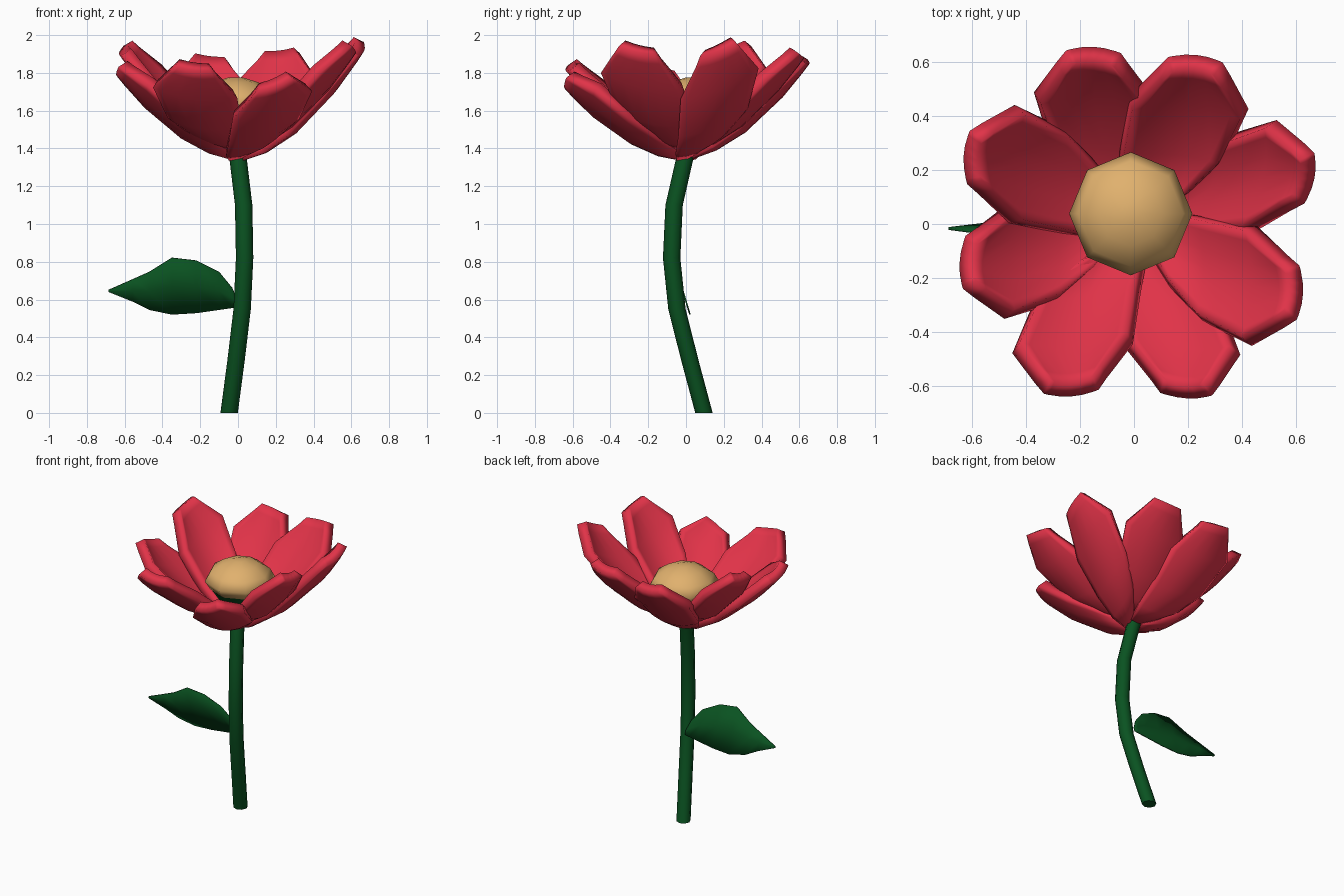
import bpy
import math
from mathutils import Vector

cube = bpy.data.objects.get("Cube")
if cube:
    bpy.data.objects.remove(cube, do_unlink=True)


def material(name, colour):
    mat = bpy.data.materials.new(name)
    mat.use_nodes = True
    mat.diffuse_color = (*colour, 1)
    mat.node_tree.nodes["Principled BSDF"].inputs["Base Color"].default_value = (*colour, 1)
    return mat


red = material("petal red", (0.75, 0.033, 0.065))
green = material("stem green", (0.003, 0.085, 0.015))
gold = material("centre gold", (0.75, 0.44, 0.155))


def build(name, verts, faces, mat, thickness=0, angle=180):
    """Mesh object; a thickness is grown on the back of the faces."""
    mesh = bpy.data.meshes.new(name)
    mesh.from_pydata(verts, [], faces)
    mesh.materials.append(mat)
    obj = bpy.data.objects.new(name, mesh)
    bpy.context.collection.objects.link(obj)
    if thickness:
        shell = obj.modifiers.new("thickness", 'SOLIDIFY')
        shell.thickness = thickness
        shell.offset = -1
    bpy.ops.object.select_all(action='DESELECT')
    obj.select_set(True)
    bpy.context.view_layer.objects.active = obj
    if angle == 180:
        bpy.ops.object.shade_smooth()
    else:
        bpy.ops.object.shade_smooth_by_angle(angle=math.radians(angle))
    return obj


def grid_faces(rows, cols):
    return [(r * cols + c, r * cols + c + 1, (r + 1) * cols + c + 1, (r + 1) * cols + c)
            for r in range(rows - 1) for c in range(cols - 1)]


def loft(name, rings, mat, sides=8, angle=50):
    """Closed tube through level rings given as (x, y, z, radius)."""
    verts = [(x + r * math.cos(math.tau * i / sides), y + r * math.sin(math.tau * i / sides), z)
             for x, y, z, r in rings for i in range(sides)]
    faces = [(k * sides + i, k * sides + (i + 1) % sides,
              (k + 1) * sides + (i + 1) % sides, (k + 1) * sides + i)
             for k in range(len(rings) - 1) for i in range(sides)]
    last = (len(rings) - 1) * sides
    faces += [tuple(reversed(range(sides))), tuple(range(last, last + sides))]
    return build(name, verts, faces, mat, angle=angle)


# Petal: thick cupped strip along a bent centre line, thickened toward the flower centre
OUTLINE = [(0, 0.06), (0.2, 0.145), (0.45, 0.2), (0.77, 0.225), (0.94, 0.135), (1, 0.102)]
ACROSS = [-1, -0.82, -0.4, 0, 0.4, 0.82, 1]


def petal(name, corner_a, corner_b, root_z):
    """The two tip corners set the lean and the roll of the petal."""
    a, b = Vector(corner_a), Vector(corner_b)
    tip = (a + b) / 2
    side = (b - a).normalized()
    heading = Vector((side.y, -side.x, 0)).normalized()
    root = Vector((tip.x, tip.y, 0)).normalized() * 0.04 + Vector((0, 0, root_z))
    bend = tip - heading * 0.31
    bend.z = root_z + 0.15 * (tip.z - root_z)
    verts = []
    for s, half in OUTLINE:
        centre = root * (1 - s) ** 2 + bend * (2 * s * (1 - s)) + tip * s * s
        along = (bend - root) * (1 - s) + (tip - bend) * s
        normal = along.cross(side).normalized()
        for u in ACROSS:
            cup = 0.05 * u * u * half / 0.225
            verts.append(centre + side * (u * half) + normal * cup)
    build(name, verts, grid_faces(len(OUTLINE), len(ACROSS)), red, thickness=0.065)


inner_tips = [((0.33, 0.615, 1.89), (0.13, 0.635, 1.87)),
              ((0.62, -0.355, 1.93), (0.63, -0.16, 1.89)),
              ((-0.335, -0.645, 1.825), (-0.13, -0.63, 1.80)),
              ((-0.625, 0.35, 1.93), (-0.635, 0.15, 1.88))]
outer_tips = [((-0.05, 0.65, 1.84), (-0.25, 0.66, 1.86)),
              ((0.65, 0.08, 1.88), (0.685, 0.26, 1.95)),
              ((0.1, -0.64, 1.69), (0.295, -0.65, 1.76)),
              ((-0.64, -0.04, 1.76), (-0.65, -0.25, 1.82))]
for i, corners in enumerate(inner_tips):
    petal(f"inner_petal_{i + 1}", *corners, 1.38)
for i, corners in enumerate(outer_tips):
    petal(f"outer_petal_{i + 1}", *corners, 1.345)

# Bent stem
STEM = [(-0.047, 0.095, 0), (-0.01, 0.02, 0.28), (0.022, -0.048, 0.55), (0.035, -0.076, 0.82),
        (0.03, -0.063, 1.1), (0, -0.006, 1.35), (-0.005, 0.01, 1.42)]
loft("stem", [(*p, 0.046) for p in STEM], green)

# Green cup under the flower centre, and the domed centre
loft("calyx", [(-0.005, 0.01, 1.38, 0.05), (-0.01, 0.025, 1.48, 0.11), (-0.012, 0.04, 1.6, 0.2)], green)
DOME = [(1.58, 0.19), (1.64, 0.228), (1.7, 0.195), (1.75, 0.12), (1.775, 0.04)]
loft("flower_centre", [(-0.012, 0.038, z, r) for z, r in DOME], gold, angle=60)

# Leaf: thin upright blade leaning back at its upper edge, as (x, lower z, upper z)
LEAF = [(0, 0.56, 0.59), (-0.03, 0.555, 0.66), (-0.1, 0.545, 0.745), (-0.22, 0.528, 0.805),
        (-0.35, 0.52, 0.82), (-0.47, 0.545, 0.745), (-0.56, 0.59, 0.705), (-0.685, 0.64, 0.65)]
leaf_verts = []
for x, low, high in LEAF:
    for z in (low, (low + high) / 2, high):
        leaf_verts.append((x, -0.022 - 0.3 * (z - 0.65), z))
build("leaf", leaf_verts, grid_faces(len(LEAF), 3), green, thickness=0.008, angle=50)
